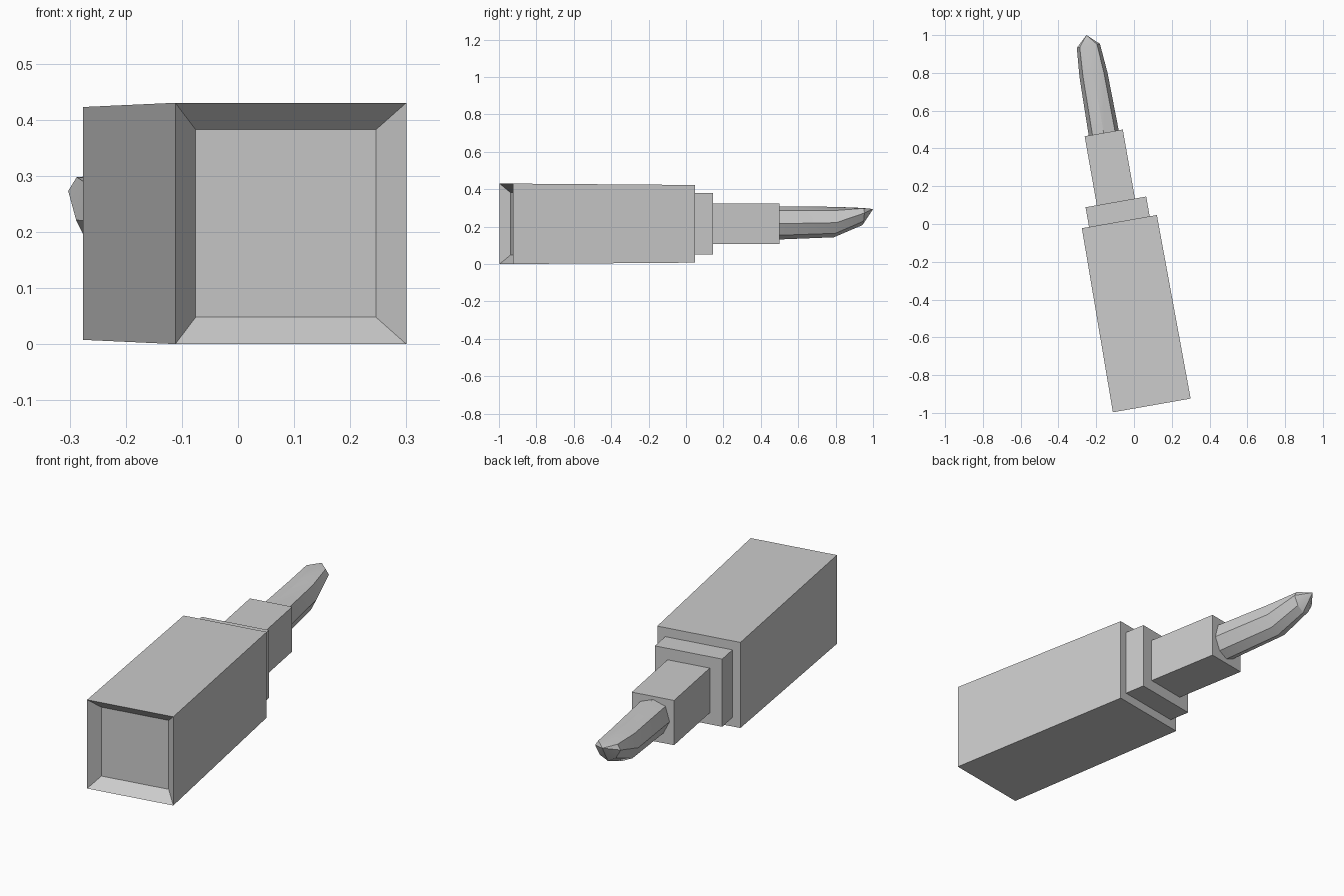
import bpy, bmesh, math
from mathutils import Matrix

cube = bpy.data.objects.get("Cube")
if cube:
    bpy.data.objects.remove(cube, do_unlink=True)

grey = bpy.data.materials.new("plain_grey")
grey.use_nodes = True
grey.diffuse_color = (0.6, 0.6, 0.6, 1)
grey.node_tree.nodes["Principled BSDF"].inputs["Base Color"].default_value = (0.6, 0.6, 0.6, 1)

# All parts share one axis, turned about z
PLACE = Matrix.Translation((-0.0775, 0.0125, 0)) @ Matrix.Rotation(math.radians(10), 4, "Z")
MID = 0.215


def loft(name, rings, tip=None):
    """Skin matching rings of points, closing the ends with a face or a tip."""
    bm = bmesh.new()
    loops = [[bm.verts.new(p) for p in ring] for ring in rings]
    n = len(loops[0])
    for a, b in zip(loops, loops[1:]):
        for i in range(n):
            j = (i + 1) % n
            bm.faces.new((a[i], a[j], b[j], b[i]))
    bm.faces.new(loops[0])
    if tip:
        top = bm.verts.new(tip)
        for i in range(n):
            bm.faces.new((loops[-1][i], loops[-1][(i + 1) % n], top))
    else:
        bm.faces.new(loops[-1])
    bmesh.ops.recalc_face_normals(bm, faces=bm.faces)
    mesh = bpy.data.meshes.new(name)
    bm.to_mesh(mesh)
    bm.free()
    mesh.transform(PLACE)
    mesh.materials.append(grey)
    obj = bpy.data.objects.new(name, mesh)
    bpy.context.collection.objects.link(obj)
    return obj


def rect(y, width, height):
    w, h = width / 2, height / 2
    return [(sx * w, y, MID + sz * h) for sx, sz in ((-1, -1), (1, -1), (1, 1), (-1, 1))]


# Handle: slightly tapered box with a bevelled recess in its front end
loft("handle", [rect(0, 0.403, 0.415), rect(-0.988, 0.418, 0.43), rect(-0.937, 0.326, 0.334)])

# Collar and shank
loft("collar", [rect(-0.01, 0.326, 0.328), rect(0.106, 0.326, 0.328)])
loft("shank", [rect(0.09, 0.205, 0.217), rect(0.477, 0.205, 0.217)])


# Blade: faceted rod whose underside sweeps up to the point
HALF = [(0, 1), (0.75, 0.88), (1, 0.48), (0.62, 0.13), (0, 0)]
SECTION = HALF + [(-x, z) for x, z in HALF[-2:0:-1]]


def blade_ring(y, half_width, low, high, lift=0.0):
    return [(x * half_width, y, low + (high - low) * (z + lift * z * (1 - z)))
            for x, z in SECTION]


blade = loft("blade", [
    blade_ring(0.46, 0.081, 0.13, 0.308),
    blade_ring(0.79, 0.075, 0.143, 0.306),
    blade_ring(0.945, 0.062, 0.208, 0.3, 0.9),
], tip=(0, 1.003, 0.294))

bpy.ops.object.select_all(action="DESELECT")
blade.select_set(True)
bpy.context.view_layer.objects.active = blade
bpy.ops.object.shade_smooth_by_angle(angle=math.radians(30))
